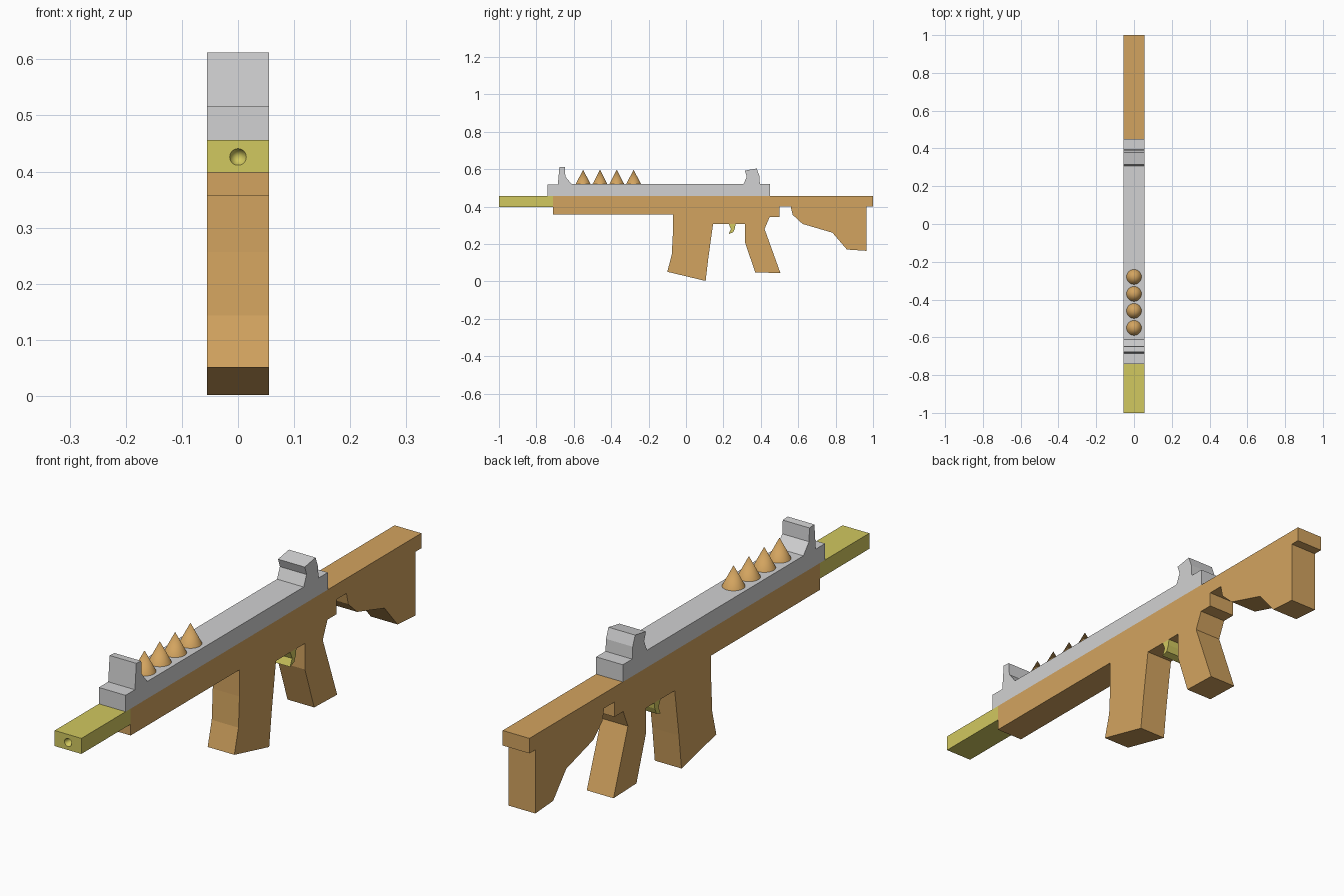
import bpy, bmesh, math

if "Cube" in bpy.data.objects:
    bpy.data.objects.remove(bpy.data.objects["Cube"])

HALF = 0.055  # half the thickness shared by every slab part


def material(name, rgb):
    m = bpy.data.materials.new(name)
    m.use_nodes = True
    m.diffuse_color = (*rgb, 1)
    m.node_tree.nodes["Principled BSDF"].inputs["Base Color"].default_value = (*rgb, 1)
    return m


tan = material("tan", (0.65, 0.37, 0.115))
grey = material("light grey", (0.64, 0.64, 0.645))
yellow = material("olive yellow", (0.64, 0.58, 0.115))


def slab(name, profile, mat):
    """Extrude a closed (y, z) side profile across the model's width."""
    bm = bmesh.new()
    face = bm.faces.new([bm.verts.new((-HALF, y, z)) for y, z in profile])
    ext = bmesh.ops.extrude_face_region(bm, geom=[face])["geom"]
    verts = [g for g in ext if isinstance(g, bmesh.types.BMVert)]
    bmesh.ops.translate(bm, verts=verts, vec=(2 * HALF, 0, 0))
    bmesh.ops.recalc_face_normals(bm, faces=bm.faces)
    mesh = bpy.data.meshes.new(name)
    bm.to_mesh(mesh)
    bm.free()
    mesh.materials.append(mat)
    obj = bpy.data.objects.new(name, mesh)
    bpy.context.collection.objects.link(obj)
    return obj


def cone(name, radius, depth, location, mat, rotation=(0, 0, 0)):
    bpy.ops.mesh.primitive_cone_add(vertices=32, radius1=radius, radius2=0, depth=depth,
                                    location=location, rotation=rotation)
    obj = bpy.context.object
    obj.name = name
    obj.data.materials.append(mat)
    bpy.ops.object.shade_smooth_by_angle(angle=math.radians(40))
    return obj


# Body with magazine, grip and stock in one silhouette
slab("body", [
    (-0.71, 0.456), (-0.71, 0.356), (-0.07, 0.356),
    # magazine
    (-0.07, 0.257), (-0.076, 0.143), (-0.1, 0.051), (0.105, 0.002), (0.12, 0.13), (0.145, 0.307),
    # grip
    (0.315, 0.307), (0.315, 0.21), (0.37, 0.048), (0.505, 0.044), (0.42, 0.28), (0.448, 0.345),
    (0.5, 0.345), (0.5, 0.4),
    # stock
    (0.56, 0.4), (0.57, 0.356), (0.623, 0.307), (0.783, 0.26), (0.86, 0.17),
    (0.965, 0.163), (0.965, 0.4), (1, 0.4), (1, 0.456)], tan)

# Top rail with both sights
slab("top_rail", [
    (-0.74, 0.456), (-0.74, 0.517), (-0.685, 0.517),
    # front sight
    (-0.677, 0.612), (-0.648, 0.61), (-0.645, 0.56), (-0.612, 0.52),
    # rear sight
    (0.308, 0.52), (0.325, 0.56), (0.314, 0.592), (0.378, 0.603), (0.392, 0.565),
    (0.395, 0.52), (0.45, 0.52), (0.45, 0.456)], grey)

# Trigger
slab("trigger", [
    (0.228, 0.308), (0.24, 0.28), (0.228, 0.253), (0.252, 0.262), (0.262, 0.285),
    (0.265, 0.308)], yellow)

# Barrel with a conical muzzle recess
barrel = slab("barrel", [(-1, 0.398), (-0.71, 0.398), (-0.71, 0.456), (-1, 0.456)], yellow)
cutter = cone("muzzle_cutter", 0.0156, 0.04, (0, -0.982, 0.426), yellow,
              (-math.pi / 2, 0, 0))
cutter.hide_render = True
cut = barrel.modifiers.new("muzzle", "BOOLEAN")
cut.operation = "DIFFERENCE"
cut.solver = "EXACT"
cut.object = cutter
bpy.context.view_layer.objects.active = barrel
bpy.ops.object.modifier_apply(modifier=cut.name)
bpy.data.objects.remove(cutter)

# Row of spikes on the rail
for i in range(4):
    cone(f"spike_{i + 1}", 0.04, 0.078, (0, -0.55 + i * 0.09, 0.558), tan)
